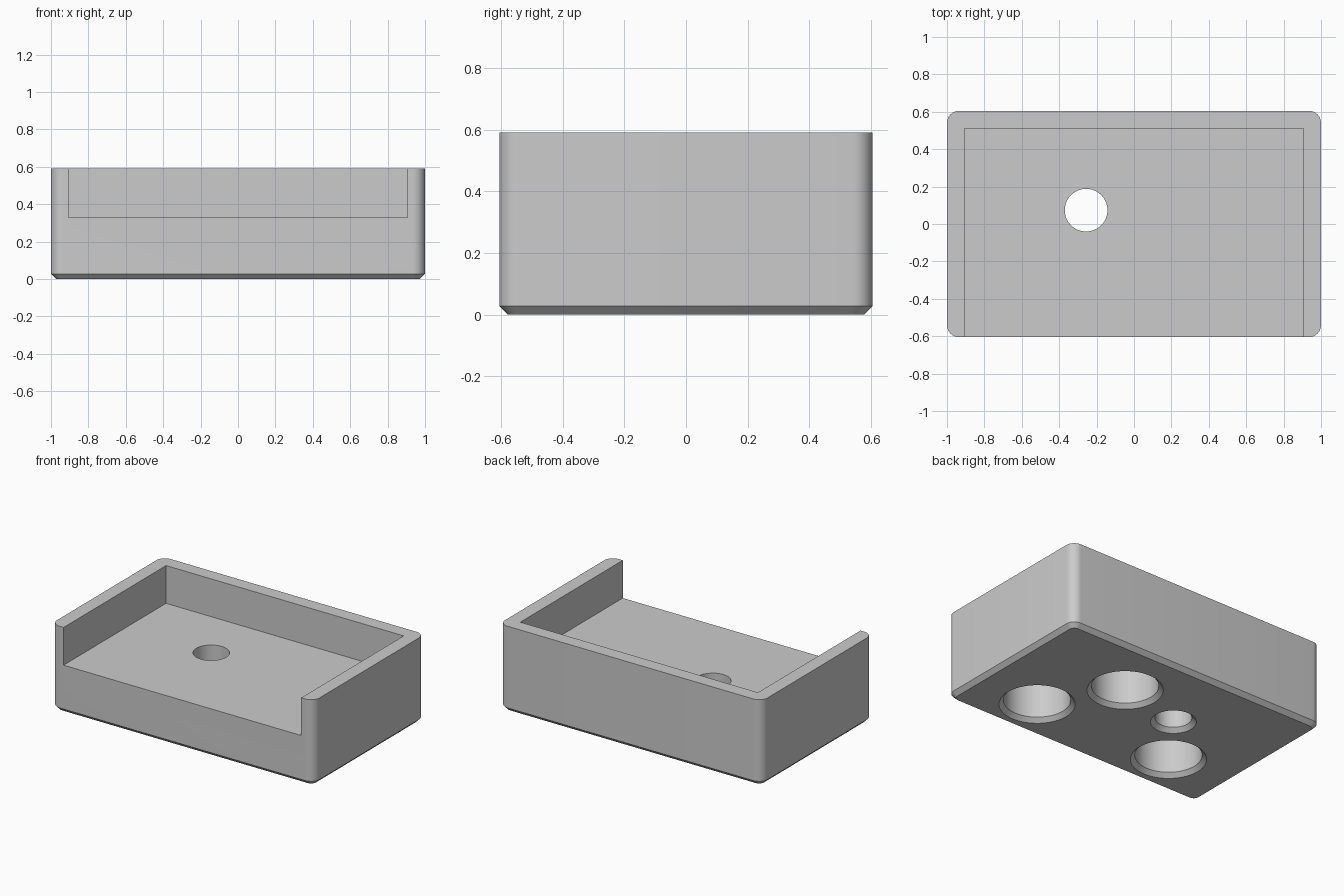
import bpy, bmesh, math

if "Cube" in bpy.data.objects:
    bpy.data.objects.remove(bpy.data.objects["Cube"], do_unlink=True)

HALF_X, HALF_Y, HEIGHT = 1.0, 0.605, 0.59
FLOOR, WALL, CHAMFER, CORNER = 0.33, 0.095, 0.028, 0.065

grey = bpy.data.materials.new("plain grey")
grey.use_nodes = True
grey.diffuse_color = (0.6, 0.6, 0.6, 1)
grey.node_tree.nodes["Principled BSDF"].inputs["Base Color"].default_value = (0.6, 0.6, 0.6, 1)


def rounded_ring(inset, z, steps=10):
    """Points of a rounded rectangle, counter-clockwise."""
    r = CORNER - inset
    points = []
    for i, (sx, sy) in enumerate([(1, 1), (-1, 1), (-1, -1), (1, -1)]):
        for k in range(steps + 1):
            a = math.pi / 2 * (i + k / steps)
            points.append((sx * (HALF_X - CORNER) + r * math.cos(a),
                           sy * (HALF_Y - CORNER) + r * math.sin(a), z))
    return points


def circle_ring(x, y, r, z, sides=64):
    angles = [2 * math.pi * k / sides for k in range(sides)]
    return [(x + r * math.cos(a), y + r * math.sin(a), z) for a in angles]


def loft(name, rings):
    """Closed solid through a stack of matching rings."""
    bm = bmesh.new()
    loops = [[bm.verts.new(p) for p in ring] for ring in rings]
    n = len(loops[0])
    for low, high in zip(loops, loops[1:]):
        for i in range(n):
            j = (i + 1) % n
            bm.faces.new((low[i], low[j], high[j], high[i]))
    bm.faces.new(loops[0][::-1])
    bm.faces.new(loops[-1])
    mesh = bpy.data.meshes.new(name)
    bm.to_mesh(mesh)
    bm.free()
    mesh.materials.append(grey)
    obj = bpy.data.objects.new(name, mesh)
    bpy.context.collection.objects.link(obj)
    return obj


def hole_cutter(x, y, r, top):
    """Round hole from below with a chamfered mouth."""
    profile = [(r + 2 * CHAMFER, -CHAMFER), (r, CHAMFER), (r, top)]
    return loft("hole_cutter", [circle_ring(x, y, pr, z) for pr, z in profile])


# Block with rounded upright corners and a chamfered underside
body = loft("tray_block", [rounded_ring(CHAMFER, 0), rounded_ring(0, CHAMFER),
                           rounded_ring(0, HEIGHT)])

# Recess open towards the front
x, back, front = HALF_X - WALL, HALF_Y - WALL, -HALF_Y - 0.2
outline = [(-x, front), (x, front), (x, back), (-x, back)]
cutters = [loft("recess_cutter", [[(px, py, z) for px, py in outline]
                                  for z in (FLOOR, HEIGHT + 0.2)])]

# Three blind sockets and one through hole
for hx, hy in [(0.53, -0.30), (-0.53, -0.30), (0.225, 0.183)]:
    cutters.append(hole_cutter(hx, hy, 0.208, 0.29))
cutters.append(hole_cutter(-0.256, 0.074, 0.114, FLOOR + 0.1))

# Cut, then remove the cutters
bpy.ops.object.select_all(action="DESELECT")
body.select_set(True)
bpy.context.view_layer.objects.active = body
for cutter in cutters:
    cutter.hide_render = True
    cut = body.modifiers.new("cut", "BOOLEAN")
    cut.operation = "DIFFERENCE"
    cut.solver = "EXACT"
    cut.object = cutter
    bpy.ops.object.modifier_apply(modifier=cut.name)
    bpy.data.objects.remove(cutter, do_unlink=True)

bpy.ops.object.shade_smooth_by_angle(angle=math.radians(30))
